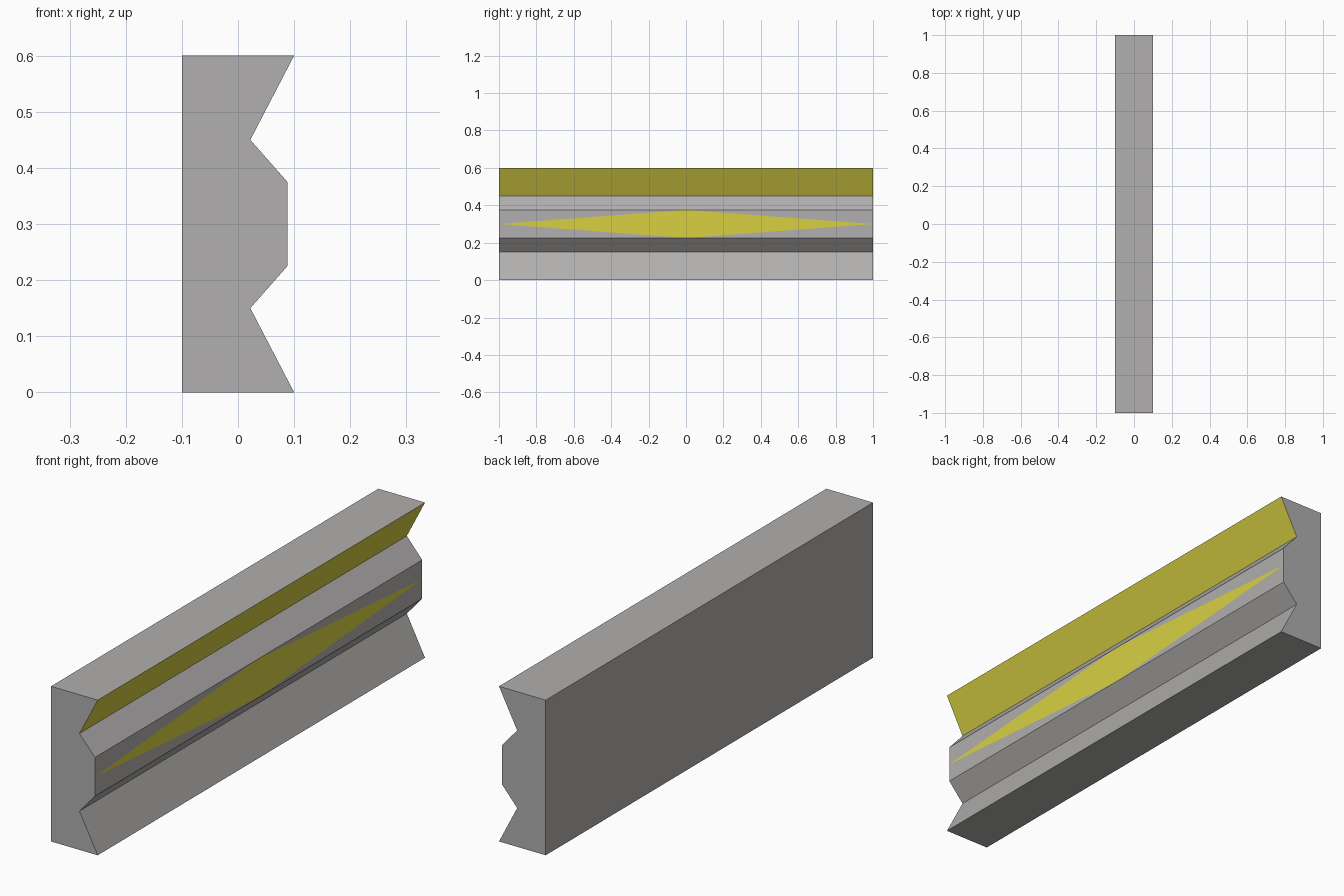
import bpy
import bmesh
from mathutils import Vector

cube = bpy.data.objects.get("Cube")
if cube:
    bpy.data.objects.remove(cube, do_unlink=True)


def make_material(name, colour):
    mat = bpy.data.materials.new(name)
    mat.use_nodes = True
    mat.diffuse_color = colour
    bsdf = next(n for n in mat.node_tree.nodes if n.type == 'BSDF_PRINCIPLED')
    bsdf.inputs["Base Color"].default_value = colour
    return mat


grey = make_material("warm_grey", (0.44, 0.43, 0.425, 1))
yellow = make_material("mustard_yellow", (0.69, 0.63, 0.055, 1))

HALF_LENGTH, HEIGHT, FACE_X = 1.0, 0.6, 0.088
MID = HEIGHT / 2

# Cross-section: lower half of the moulded side, mirrored for the upper half
lower = [(0.1, 0), (0.022, 0.15), (FACE_X, 0.225)]
upper = [(x, HEIGHT - z) for x, z in reversed(lower)]
profile = [(-0.1, 0)] + lower + upper + [(-0.1, HEIGHT)]

# Extrude the section along the length
bm = bmesh.new()
end = bm.faces.new([bm.verts.new((x, -HALF_LENGTH, z)) for x, z in profile])
ext = bmesh.ops.extrude_face_region(bm, geom=[end], use_keep_orig=True)
moved = [g for g in ext["geom"] if isinstance(g, bmesh.types.BMVert)]
bmesh.ops.translate(bm, verts=moved, vec=(0, 2 * HALF_LENGTH, 0))
bmesh.ops.recalc_face_normals(bm, faces=bm.faces)

# Cut a long diamond into the middle band by joining its edge midpoints
centre = Vector((FACE_X, 0, MID))
band = min(bm.faces, key=lambda f: (f.calc_center_median() - centre).length)
cut = bmesh.ops.subdivide_edges(bm, edges=list(band.edges), cuts=1)
mids = [g for g in cut["geom_inner"] if isinstance(g, bmesh.types.BMVert)]
bmesh.ops.connect_verts(bm, verts=mids)

# Yellow on the diamond and on the upper overhanging slope
bm.normal_update()
for f in bm.faces:
    c = f.calc_center_median()
    diamond = (c - centre).length < 0.01
    overhang = c.z > 0.45 and f.normal.x > 0.1 and f.normal.z < -0.1
    f.material_index = 1 if diamond or overhang else 0

mesh = bpy.data.meshes.new("moulded_panel")
bm.to_mesh(mesh)
bm.free()
mesh.materials.append(grey)
mesh.materials.append(yellow)
panel = bpy.data.objects.new("moulded_panel", mesh)
bpy.context.scene.collection.objects.link(panel)
